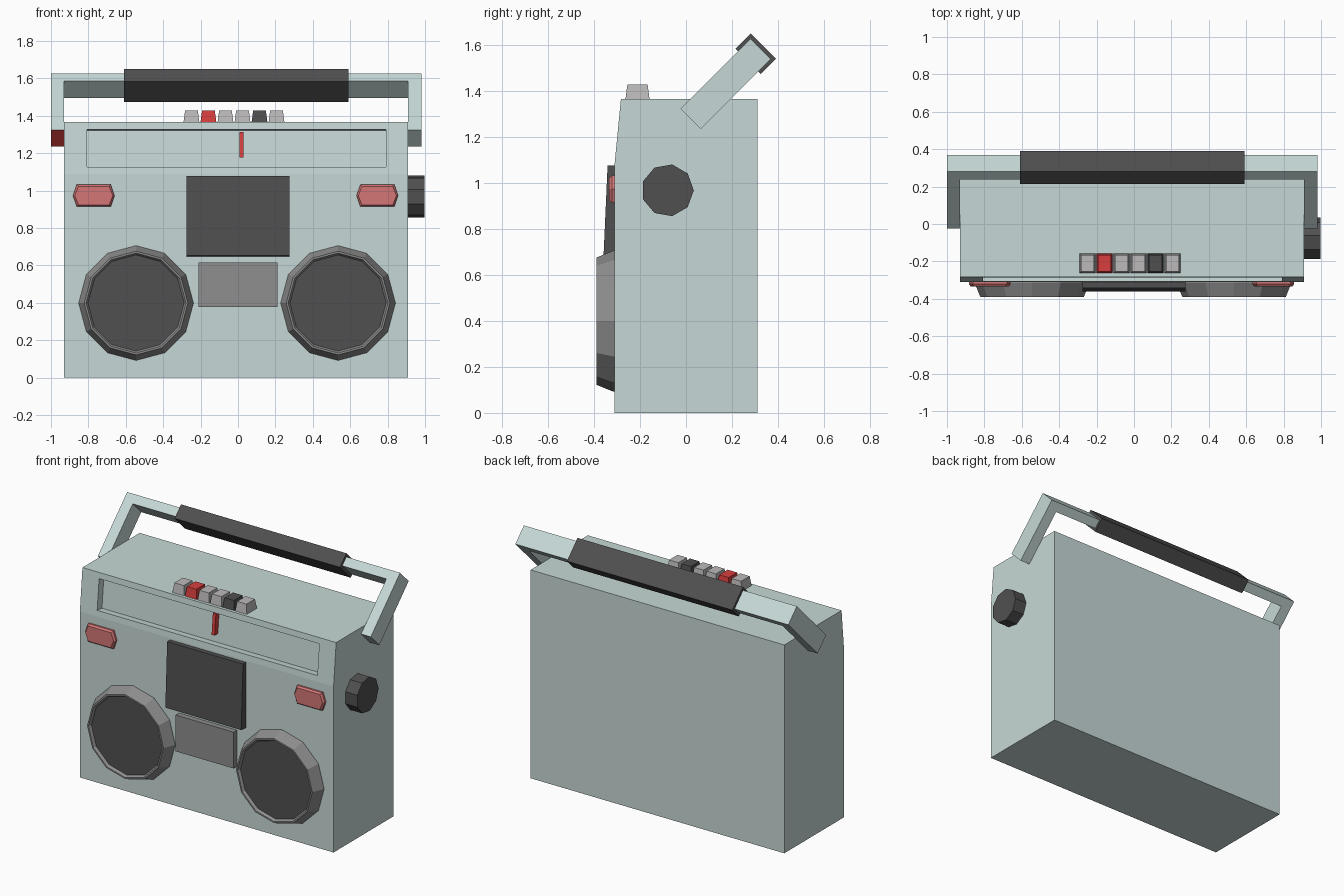
import bpy, bmesh, math
from mathutils import Vector

if "Cube" in bpy.data.objects:
    bpy.data.objects.remove(bpy.data.objects["Cube"])


def material(name, r, g, b):
    lin = [((c / 255 + 0.055) / 1.055) ** 2.4 for c in (r, g, b)]
    m = bpy.data.materials.new(name)
    m.diffuse_color = (*lin, 1)
    m.use_nodes = True
    m.node_tree.nodes["Principled BSDF"].inputs["Base Color"].default_value = m.diffuse_color
    return m


CASE = material("pale_teal", 198, 216, 214)
DARK = material("charcoal", 80, 80, 80)
MID = material("mid_grey", 142, 142, 142)
LIGHT = material("light_grey", 188, 186, 186)
RED = material("red", 216, 62, 62)
PINK = material("lamp_pink", 212, 118, 118)


def finish(name, bm, *mats):
    bmesh.ops.recalc_face_normals(bm, faces=bm.faces)
    me = bpy.data.meshes.new(name)
    bm.to_mesh(me)
    bm.free()
    for m in mats:
        me.materials.append(m)
    ob = bpy.data.objects.new(name, me)
    bpy.context.collection.objects.link(ob)
    return ob


def loft(rings):
    """Join equal-length rings of points into a capped solid."""
    bm = bmesh.new()
    vs = [[bm.verts.new(p) for p in ring] for ring in rings]
    n = len(vs[0])
    for a, b in zip(vs, vs[1:]):
        for i in range(n):
            j = (i + 1) % n
            bm.faces.new((a[i], a[j], b[j], b[i]))
    bm.faces.new(vs[0])
    bm.faces.new(vs[-1])
    bm.normal_update()
    return bm


def rect(x0, x1, z0, z1, y_low, y_high=None):
    yh = y_low if y_high is None else y_high
    return [(x0, y_low, z0), (x1, y_low, z0), (x1, yh, z1), (x0, yh, z1)]


# Case: side profile swept across, with a recessed dial window in the sloped band
X0, X1 = -0.93, 0.91
profile = [(-0.31, 0), (0.31, 0), (0.31, 1.366), (-0.283, 1.366), (-0.31, 1.088)]
bm = loft([[(x, y, z) for y, z in profile] for x in (X0, X1)])
bmesh.ops.recalc_face_normals(bm, faces=bm.faces)
slope = min(bm.faces, key=lambda f: (f.calc_center_median() - Vector((0, -0.297, 1.227))).length)
normal = slope.normal.copy()
bmesh.ops.inset_individual(bm, faces=[slope], thickness=0.055)
for v in slope.verts:
    v.co.x = -0.807 if v.co.x < 0 else 0.79
window = bmesh.ops.extrude_discrete_faces(bm, faces=[slope])["faces"][0]
bmesh.ops.translate(bm, verts=window.verts, vec=normal * -0.05)
finish("case", bm, CASE)

# Tuning needle in the window
finish("tuning_needle", loft([rect(0.008, 0.03, 1.177, 1.313, -0.24, -0.23),
                              rect(0.008, 0.03, 1.177, 1.313, -0.285, -0.272)]), RED)

# Cassette door (front leans out towards the bottom) and control panel
finish("cassette_door", loft([rect(-0.275, 0.275, 0.647, 1.077, -0.30),
                              rect(-0.275, 0.275, 0.652, 1.077, -0.36, -0.341)]), DARK)
finish("control_panel", loft([rect(-0.21, 0.21, 0.377, 0.615, -0.30),
                              rect(-0.21, 0.21, 0.377, 0.615, -0.345)]), MID)

# Speakers: twelve-sided rim with a dark sunken grille
for side, cx in (("left", -0.545), ("right", 0.535)):
    rings = [[(cx + r * math.cos(k * math.pi / 6), y, 0.399 + r * math.sin(k * math.pi / 6))
              for k in range(12)]
             for r, y in ((0.307, -0.305), (0.307, -0.315), (0.277, -0.389),
                          (0.267, -0.389), (0.257, -0.372))]
    bm = loft(rings)
    for f in bm.faces:
        if len(f.verts) == 12 and f.calc_center_median().y < -0.35:
            f.material_index = 1
    finish(side + "_speaker", bm, MID, DARK)

# Front lamps: stretched hexagons with a chamfered front
for side, cx in (("left", -0.771), ("right", 0.745)):
    def lamp(y, d):
        w, z = 0.111 - d, 0.059 - d
        pts = [(-w, 0), (-w + 0.02, -z), (w - 0.02, -z), (w, 0), (w - 0.02, z), (-w + 0.02, z)]
        return [(cx + px, y, 0.973 + pz) for px, pz in pts]
    finish(side + "_lamp", loft([lamp(-0.30, 0), lamp(-0.322, 0), lamp(-0.334, 0.009)]), PINK)

# Row of tapered push buttons
for i, mat in enumerate((LIGHT, RED, LIGHT, LIGHT, DARK, LIGHT)):
    cx, cy = -0.249 + 0.091 * i, -0.211
    rings = [[(cx + sx * w, cy + sy * d, z) for sx, sy in ((-1, -1), (1, -1), (1, 1), (-1, 1))]
             for w, d, z in ((0.043, 0.053, 1.36), (0.034, 0.044, 1.428))]
    finish("push_button_%d" % (i + 1), loft(rings), mat)

# Volume knob on the right side
finish("volume_knob", loft([[(x, -0.08 + 0.114 * math.cos(k * math.tau / 9),
                              0.968 + 0.114 * math.sin(k * math.tau / 9)) for k in range(9)]
                            for x in (0.90, 0.996)]), DARK)

# Carry handle: U shape tilted back 45 degrees
S = math.sqrt(0.5)
ALONG, ACROSS = Vector((0, S, S)), Vector((0, S, -S))


def tilted(x, t, s):
    return Vector((x, 0.02, 1.279)) + ALONG * t + ACROSS * s


u_shape = [(-1.0, 0), (-1.0, 0.43), (0.98, 0.43), (0.98, 0),
           (X1, 0), (X1, 0.37), (X0, 0.37), (X0, 0)]
bm = loft([[tilted(x, t, s) for x, t in u_shape] for s in (-0.0625, 0.0625)])
for f in bm.faces:
    c = f.calc_center_median()
    if c.x < X0 and (c - tilted(c.x, 0, 0)).length < 0.01:
        f.material_index = 1  # red end of the left arm
finish("handle", bm, CASE, RED)

# Handle grip
finish("handle_grip", loft([[tilted(x, 0.4 + t, s) for t, s in
                             ((-0.047, -0.078), (0.047, -0.078), (0.047, 0.078), (-0.047, 0.078))]
                            for x in (-0.61, 0.59)]), DARK)
